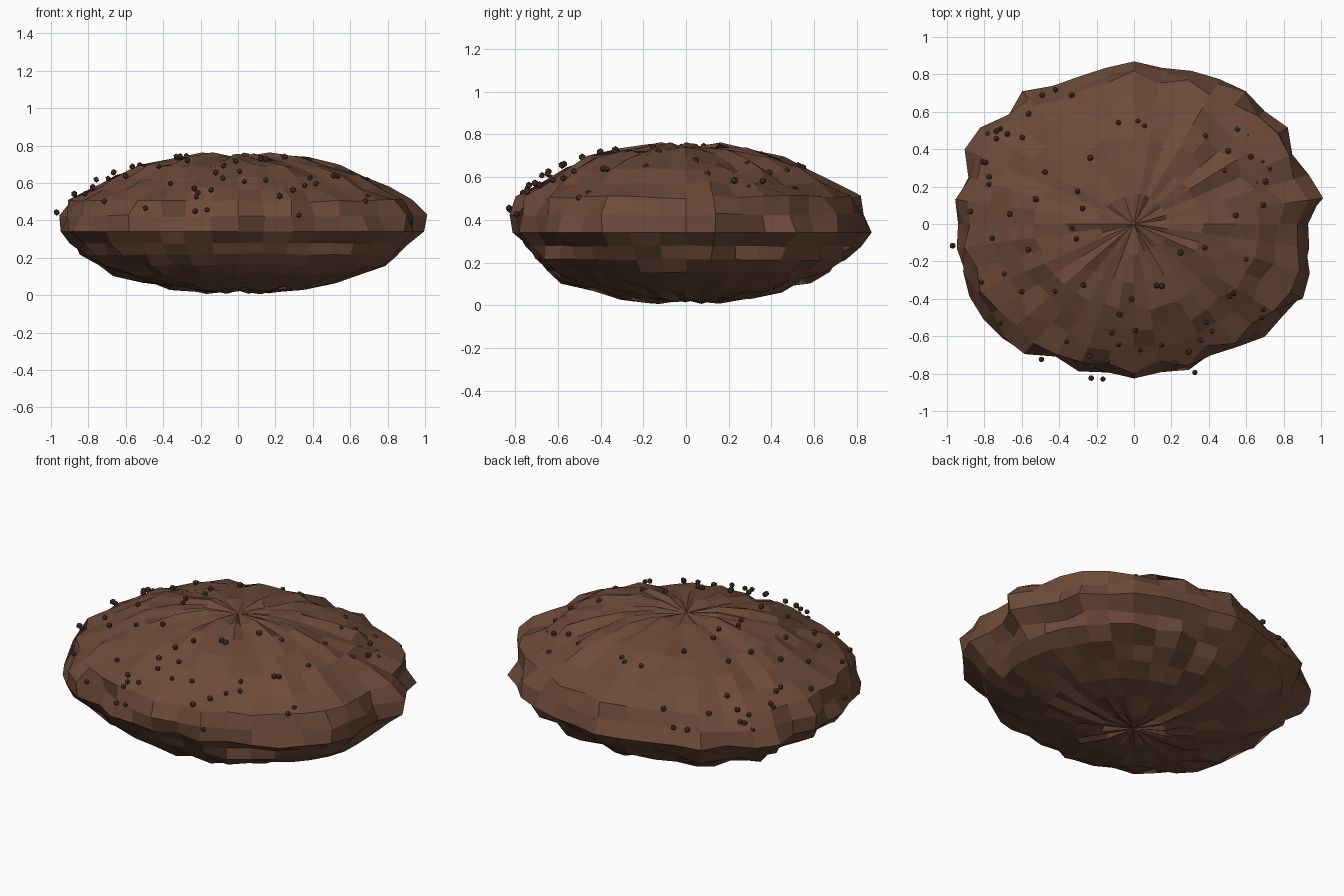
import bpy, bmesh, math, random
from mathutils import Vector, Matrix

cube = bpy.data.objects.get("Cube")
if cube:
    bpy.data.objects.remove(cube, do_unlink=True)

rng = random.Random(5)
SEGMENTS, RINGS = 40, 16
HALF_X, HALF_Y = 0.95, 0.82
EQUATOR, RISE, DROP = 0.34, 0.42, 0.335

# Rim bulge in percent, one per segment, counter-clockwise from +x
RIM = [-2, 6, 2, 0, 7, 4, 7, 6, 5, 3, 6, 3, 1, 1, 7, 0, 7, 7, -2, 1,
       -1, 1, 0, 4, 5, 5, 4, -3, 1, -2, -1, -7, 0, -5, -1, 4, 3, 5, 4, -2]


def material(name, color):
    mat = bpy.data.materials.new(name)
    mat.use_nodes = True
    mat.diffuse_color = color
    shader = next(n for n in mat.node_tree.nodes if n.type == 'BSDF_PRINCIPLED')
    shader.inputs["Base Color"].default_value = color
    shader.inputs["Roughness"].default_value = 0.95
    return mat


def add_object(name, bm, mat):
    mesh = bpy.data.meshes.new(name)
    bm.to_mesh(mesh)
    bm.free()
    mesh.materials.append(mat)
    obj = bpy.data.objects.new(name, mesh)
    bpy.context.collection.objects.link(obj)


def squash(direction):
    """Map a unit-sphere point to the flattened mound."""
    height = RISE if direction.z > 0 else DROP
    return Vector((direction.x * HALF_X, direction.y * HALF_Y,
                   EQUATOR + direction.z * height))


def fullness(z):
    """Mean radius by height: a fat shoulder, flatter slopes, lean underside."""
    if z > 0.9:
        return 0.985
    if z > 0.45:
        return 0.985
    if z > 0:
        return 1.025
    return 0.965 if z > -0.9 else 0.975


# Rough earth mound: squashed sphere with radial jitter and dimpled poles
bm = bmesh.new()
bmesh.ops.create_uvsphere(bm, u_segments=SEGMENTS, v_segments=RINGS, radius=1)
for v in bm.verts:
    p = v.co.copy()
    around = math.hypot(p.x, p.y)
    if around < 0.01:
        scale = 0.94
    else:
        k = round(math.atan2(p.y, p.x) / math.tau * SEGMENTS) % SEGMENTS
        if abs(p.z) < 0.01:
            scale = 1 + RIM[k] / 100
        else:
            scale = fullness(p.z) + rng.uniform(-0.045, 0.045)
            scale += (RIM[k] - 2) / 100 * around ** 12
    v.co = squash(p * scale)
add_object("earth_mound", bm, material("earth_brown", (0.152, 0.069, 0.041, 1)))

# Small pebbles scattered over the upper surface
bm = bmesh.new()
for i in range(85):
    angle = rng.uniform(0, math.tau)
    z = rng.uniform(0.22, 0.98)
    r = math.sqrt(1 - z * z)
    spot = squash(Vector((r * math.cos(angle), r * math.sin(angle), z)) * 1.03)
    spot += Vector((-0.03, -0.03, -0.01))
    turn = Matrix.Rotation(rng.uniform(0, math.pi), 4, 'Z')
    bmesh.ops.create_icosphere(bm, subdivisions=1, radius=rng.uniform(0.015, 0.018),
                               matrix=Matrix.Translation(spot) @ turn)
add_object("pebbles", bm, material("dark_pebble_brown", (0.09, 0.044, 0.029, 1)))
